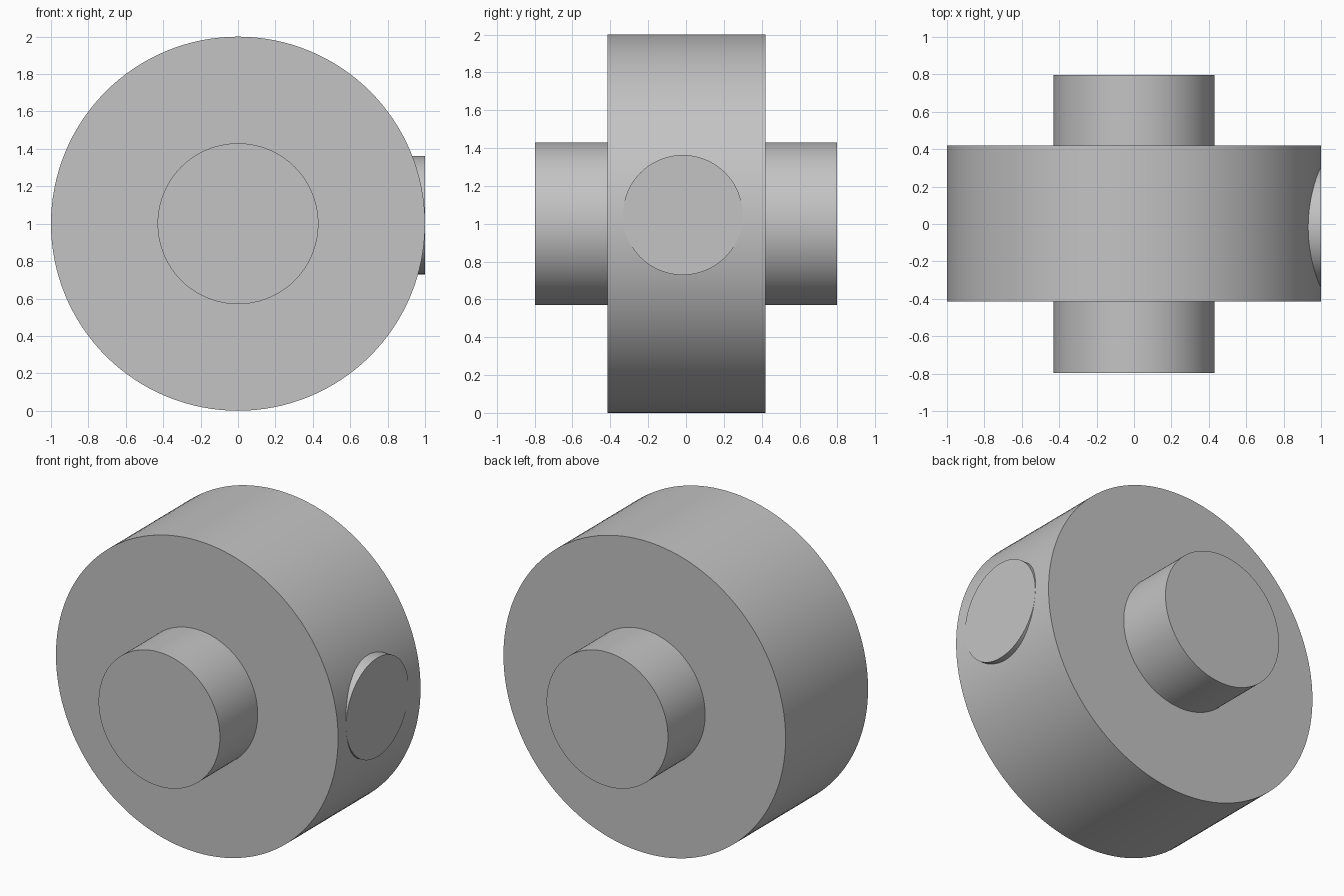
import bpy
from math import pi, radians

cube = bpy.data.objects.get("Cube")
if cube:
    bpy.data.objects.remove(cube, do_unlink=True)

# Plain grey for the whole model
GREY = (0.55, 0.55, 0.55, 1)
grey = bpy.data.materials.new("grey")
grey.use_nodes = True
grey.diffuse_color = GREY
shader = next(n for n in grey.node_tree.nodes if n.type == "BSDF_PRINCIPLED")
shader.inputs["Base Color"].default_value = GREY


def cylinder(name, radius, axis, start, end, centre):
    """Round bar along x or y from start to end; centre is (across, z)."""
    middle = (start + end) / 2
    across, z = centre
    if axis == "y":
        location, rotation = (across, middle, z), (pi / 2, 0, 0)
    else:
        location, rotation = (middle, across, z), (0, pi / 2, 0)
    bpy.ops.mesh.primitive_cylinder_add(
        vertices=128, radius=radius, depth=end - start,
        location=location, rotation=rotation)
    part = bpy.context.object
    part.name = name
    part.data.materials.append(grey)
    bpy.ops.object.shade_smooth_by_angle(angle=radians(30))
    return part


# Wide disc and the stub shafts on its two faces
cylinder("disc", 1.0, "y", -0.415, 0.42, (0, 1))
cylinder("front_shaft", 0.43, "y", -0.797, -0.40, (0, 1))
cylinder("back_shaft", 0.43, "y", 0.40, 0.797, (0, 1))

# Flat round boss set into the rim, slightly off centre
cylinder("rim_boss", 0.317, "x", 0.7, 1.0, (-0.017, 1.046))
